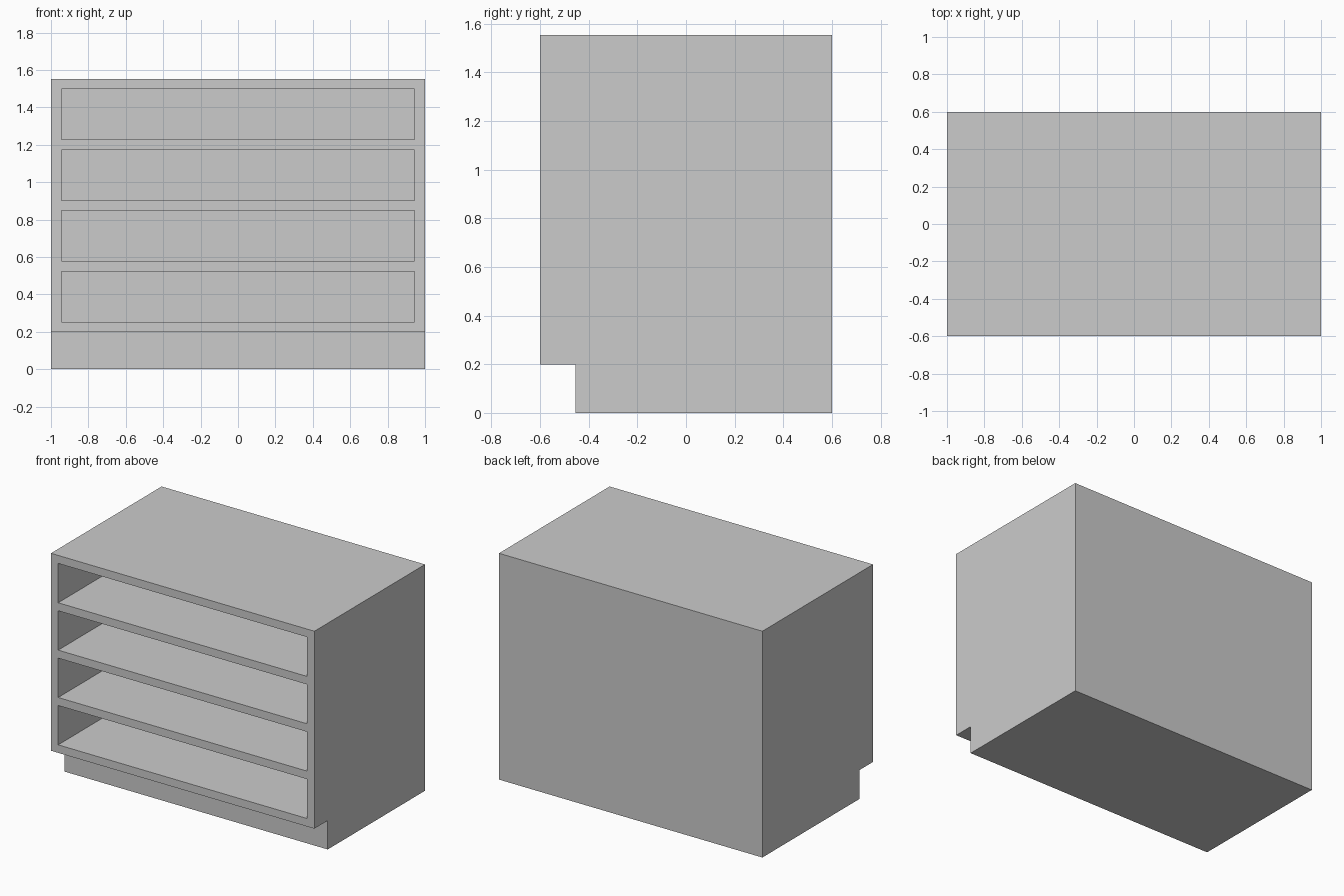
import bpy, bmesh
from mathutils import Matrix

if "Cube" in bpy.data.objects:
    bpy.data.objects.remove(bpy.data.objects["Cube"])

WIDTH, DEPTH, HEIGHT = 2.0, 1.2, 1.553
KICK_H, KICK_D = 0.198, 0.145     # toe-kick recess
WALL = 0.055                      # panel thickness
BAYS = 4
BAY_H = (HEIGHT - KICK_H - WALL * (BAYS + 1)) / BAYS


def add_object(name, bm):
    bmesh.ops.recalc_face_normals(bm, faces=bm.faces)
    mesh = bpy.data.meshes.new(name)
    bm.to_mesh(mesh)
    bm.free()
    obj = bpy.data.objects.new(name, mesh)
    bpy.context.collection.objects.link(obj)
    return obj


# Cabinet body: side profile with toe-kick notch, extruded across the width
front, back = -DEPTH / 2, DEPTH / 2
profile = [(front + KICK_D, 0), (back, 0), (back, HEIGHT),
           (front, HEIGHT), (front, KICK_H), (front + KICK_D, KICK_H)]
bm = bmesh.new()
side = bm.faces.new([bm.verts.new((-WIDTH / 2, y, z)) for y, z in profile])
extruded = bmesh.ops.extrude_face_region(bm, geom=[side])["geom"]
bmesh.ops.translate(bm, vec=(WIDTH, 0, 0),
                    verts=[v for v in extruded if isinstance(v, bmesh.types.BMVert)])
cabinet = add_object("cabinet_body", bm)

# Drawer bays: four stacked boxes open to the front, stopping at the back panel
bay_front, bay_back = front - 0.1, back - WALL
bm = bmesh.new()
for i in range(BAYS):
    z = KICK_H + WALL + BAY_H / 2 + i * (BAY_H + WALL)
    bmesh.ops.create_cube(
        bm, size=1,
        matrix=Matrix.Translation((0, (bay_front + bay_back) / 2, z))
        @ Matrix.Diagonal((WIDTH - 2 * WALL, bay_back - bay_front, BAY_H, 1)))
cutter = add_object("bay_cutter", bm)
cutter.hide_render = True
cutter.display_type = 'WIRE'

cut = cabinet.modifiers.new("bays", 'BOOLEAN')
cut.operation = 'DIFFERENCE'
cut.solver = 'EXACT'
cut.object = cutter
